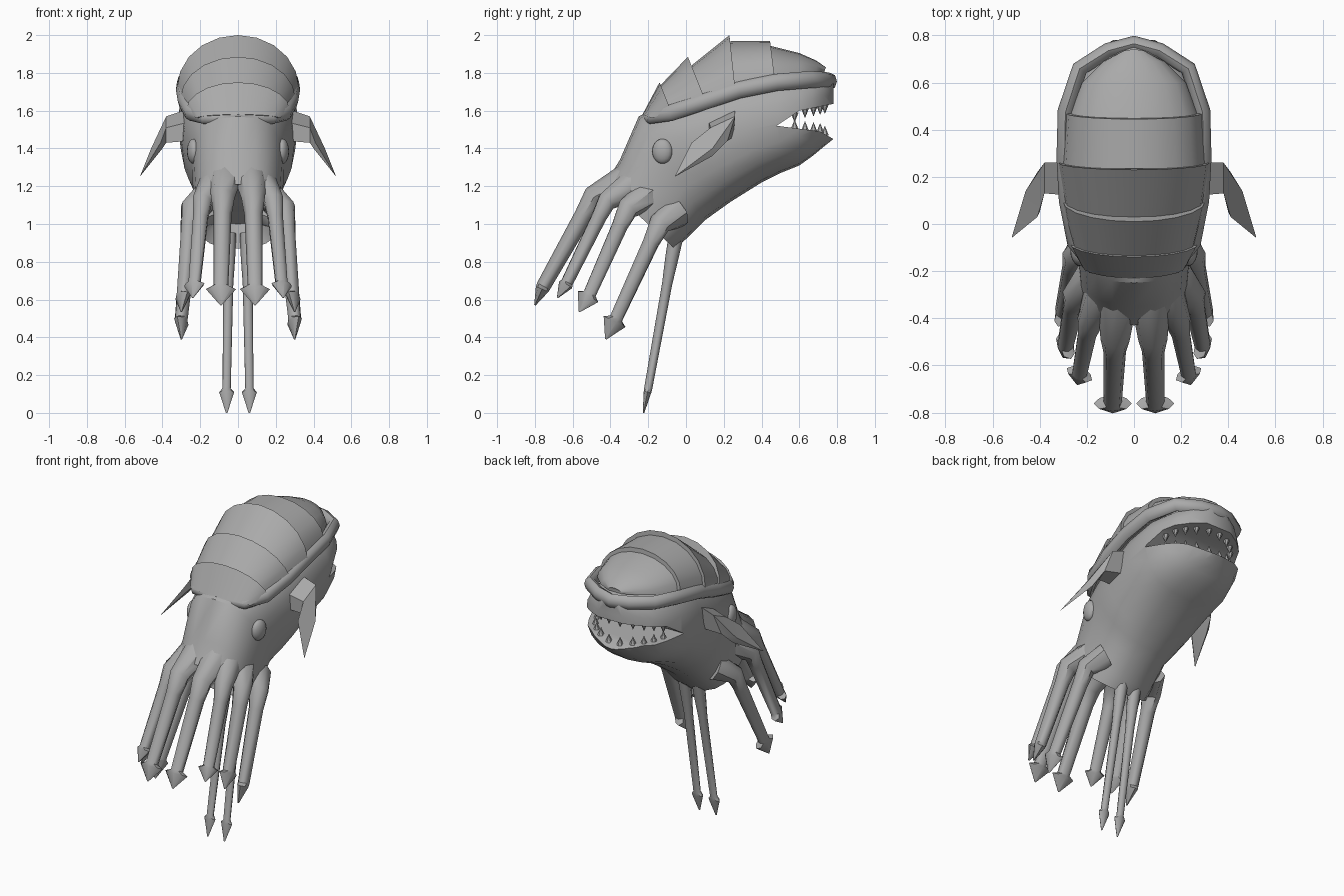
import bpy
import bmesh
import math
from mathutils import Vector, Matrix

cube = bpy.data.objects.get("Cube")
if cube:
    bpy.data.objects.remove(cube, do_unlink=True)

grey = bpy.data.materials.new("plain grey")
grey.use_nodes = True
grey.diffuse_color = (0.4, 0.4, 0.4, 1)
grey.node_tree.nodes["Principled BSDF"].inputs["Base Color"].default_value = grey.diffuse_color


def finish(name, bm, smooth_angle=None):
    """Turn a bmesh into a named, coloured object."""
    bmesh.ops.recalc_face_normals(bm, faces=bm.faces)
    mesh = bpy.data.meshes.new(name)
    bm.to_mesh(mesh)
    bm.free()
    mesh.materials.append(grey)
    obj = bpy.data.objects.new(name, mesh)
    bpy.context.collection.objects.link(obj)
    if smooth_angle:
        smooth(obj, smooth_angle)
    return obj


def smooth(obj, angle):
    bpy.ops.object.select_all(action="DESELECT")
    obj.select_set(True)
    bpy.context.view_layer.objects.active = obj
    bpy.ops.object.shade_smooth_by_angle(angle=math.radians(angle))


def loft(name, rings, smooth_angle=None, closed=False):
    """Skin a row of point rings, capping the ends unless it is closed."""
    bm = bmesh.new()
    rows = [[bm.verts.new(p) for p in ring] for ring in rings]
    pairs = list(zip(rows, rows[1:]))
    if closed:
        pairs.append((rows[-1], rows[0]))
    else:
        bm.faces.new(rows[0])
        bm.faces.new(rows[-1])
    for a, b in pairs:
        for i in range(len(a)):
            j = (i + 1) % len(a)
            bm.faces.new((a[i], a[j], b[j], b[i]))
    return finish(name, bm, smooth_angle)


def sweep(name, path, radii, axis, sides=8, closed=False):
    """Sweep an oval along a path; the first radius lies along the axis."""
    path = [Vector(p) for p in path]
    axis, last, rings = Vector(axis), len(path) - 1, []
    for i, (p, (ra, rb)) in enumerate(zip(path, radii)):
        after = path[(i + 1) % len(path)] if closed else path[min(i + 1, last)]
        before = path[i - 1] if closed else path[max(i - 1, 0)]
        t = (after - before).normalized()
        u = (axis - t * axis.dot(t)).normalized()
        v = t.cross(u)
        turns = [math.tau * k / sides for k in range(sides)]
        rings.append([p + u * ra * math.cos(a) + v * rb * math.sin(a) for a in turns])
    return loft(name, rings, 45, closed)


def power(value, exponent):
    return math.copysign(abs(value) ** exponent, value)


def body_ring(top_y, top_z, low_y, low_z, half_width, sides=20):
    """Rounded box section between a back point and a belly point."""
    top, low = Vector((0, top_y, top_z)), Vector((0, low_y, low_z))
    ring = []
    for k in range(sides):
        a = math.tau * k / sides
        p = (top + low) / 2 + (top - low) / 2 * power(math.cos(a), 0.82)
        p.x = half_width * power(math.sin(a), 0.82)
        ring.append(p)
    return ring


# Body, from the hollow between the arms to the snout
body = loft("body", [body_ring(*s) for s in (
    (-0.26, 1.2, -0.02, 1.0, 0.13),
    (-0.43, 1.21, -0.06, 0.87, 0.23),
    (-0.35, 1.34, 0.0, 0.92, 0.235),
    (-0.25, 1.57, 0.1, 1.02, 0.245),
    (-0.12, 1.63, 0.17, 1.07, 0.275),
    (0.0, 1.68, 0.24, 1.12, 0.295),
    (0.25, 1.77, 0.4, 1.22, 0.315),
    (0.48, 1.8, 0.5, 1.27, 0.32),
    (0.6, 1.8, 0.6, 1.31, 0.285),
    (0.67, 1.8, 0.67, 1.36, 0.25),
    (0.73, 1.8, 0.73, 1.41, 0.18),
    (0.78, 1.78, 0.78, 1.45, 0.09))])

# Mouth, cut as a wedge across the snout
wedge = [(0.48, 1.52), (0.6, 1.6), (0.9, 1.66), (0.9, 1.38), (0.78, 1.45), (0.71, 1.49)]
cutter = loft("mouth_cutter", [[(x, y, z) for y, z in wedge] for x in (-1, 1)])
cutter.hide_render = True
cut = body.modifiers.new("mouth", "BOOLEAN")
cut.operation = "DIFFERENCE"
cut.solver = "EXACT"
cut.object = cutter
bpy.context.view_layer.objects.active = body
bpy.ops.object.modifier_apply(modifier=cut.name)
bpy.data.objects.remove(cutter, do_unlink=True)
smooth(body, 40)

# Rim around the foot of the shell, thin at the brow
half = [(0, -0.22, 1.555), (0.18, -0.19, 1.56), (0.25, -0.08, 1.59), (0.285, 0.1, 1.65),
        (0.295, 0.28, 1.71), (0.29, 0.48, 1.75), (0.23, 0.66, 1.765), (0.11, 0.735, 1.76),
        (0, 0.765, 1.755)]
loop = half + [(-x, y, z) for x, y, z in half[-2:0:-1]]
rim = [(0.03, 0.02) if y < -0.15 else (0.045, 0.034) for x, y, z in loop]
sweep("shell_rim", loop, rim, (0, 0, 1), closed=True)


def arch(foot_y, foot_z, apex_y, apex_z, half_width, steps=10):
    """Half oval rising from the rim to an apex on the centre line."""
    foot, apex = Vector((0, foot_y, foot_z)), Vector((0, apex_y, apex_z))
    ring = []
    for k in range(steps + 1):
        a = math.pi * (k / steps - 0.5)
        p = foot.lerp(apex, math.cos(a))
        p.x = half_width * math.sin(a)
        ring.append(p)
    return ring


# Overlapping shell plates
plates = (
    ((-0.18, 1.56, -0.23, 1.58, 0.22), (-0.08, 1.6, -0.14, 1.75, 0.275)),
    ((-0.09, 1.6, -0.135, 1.735, 0.26), (0.1, 1.66, 0.01, 1.885, 0.305)),
    ((0.08, 1.65, 0.03, 1.84, 0.295), (0.26, 1.72, 0.23, 2.0, 0.322)),
    ((0.24, 1.72, 0.235, 1.97, 0.305), (0.47, 1.77, 0.445, 1.97, 0.29)),
    ((0.45, 1.77, 0.44, 1.945, 0.275), (0.6, 1.79, 0.6, 1.905, 0.22),
     (0.69, 1.8, 0.69, 1.865, 0.13), (0.73, 1.8, 0.74, 1.83, 0.05)))
for n, sections in enumerate(plates, 1):
    loft(f"shell_plate_{n}", [arch(*s) for s in sections], 40)

# Arms: root, knee, wrist, tip, flare direction, root and shaft radius, barb width
arms = {
    "inner_arm": ((0.07, -0.32, 1.23), (0.08, -0.49, 1.14), (0.09, -0.755, 0.67),
                  (0.09, -0.8, 0.57), (1, 0, 0), 0.085, 0.048, 0.08),
    "second_arm": ((0.13, -0.29, 1.2), (0.19, -0.42, 1.12), (0.23, -0.63, 0.69),
                   (0.24, -0.68, 0.61), (1, 0.6, 0), 0.085, 0.042, 0.06),
    "third_arm": ((0.16, -0.2, 1.15), (0.25, -0.31, 1.08), (0.29, -0.51, 0.63),
                  (0.3, -0.565, 0.535), (0.3, 1, 0), 0.085, 0.045, 0.066),
    "fourth_arm": ((0.17, -0.05, 1.06), (0.25, -0.14, 1.0), (0.3, -0.37, 0.5),
                   (0.3, -0.425, 0.39), (-0.3, 1, 0), 0.085, 0.045, 0.068),
    "long_feeler": ((0.05, -0.05, 0.95), (0.05, -0.075, 0.82), (0.06, -0.2, 0.13),
                    (0.06, -0.225, 0.0), (1, 0, 0), 0.04, 0.027, 0.04)}

# Fins: four-cornered sections from the flank to the point
fin = [
    [(0.26, 0.26, 1.61), (0.26, 0.12, 1.54), (0.26, 0.12, 1.44), (0.26, 0.25, 1.46)],
    [(0.38, 0.26, 1.57), (0.38, 0.13, 1.51), (0.38, 0.13, 1.43), (0.41, 0.22, 1.44)],
    [(0.46, 0.14, 1.4), (0.41, 0.03, 1.43), (0.4, 0.05, 1.4), (0.44, 0.14, 1.36)]]
tip = Vector((0.52, -0.06, 1.25))
fin.append([tip.lerp(Vector(p), 0.02) for p in fin[-1]])

for side, s in (("left", 1), ("right", -1)):
    flip = Matrix.Diagonal((s, 1, 1))
    for name, (root, knee, wrist, end, flare, thick, thin, barb) in arms.items():
        root, knee, wrist, end = (Vector(p) for p in (root, knee, wrist, end))
        path = [root, knee, knee.lerp(wrist, 0.2), wrist, wrist.lerp(end, 0.15), end]
        radii = [(thick, thick), (thin * 1.3, thin * 1.3), (thin, thin),
                 (thin * 0.8, thin * 0.8), (barb, thin * 0.75), (0.004, 0.004)]
        sweep(f"{side}_{name}", [flip @ p for p in path], radii, flip @ Vector(flare))
    loft(f"{side}_fin", [[flip @ Vector(p) for p in ring] for ring in fin], 30)

    # Eye
    bm = bmesh.new()
    place = (Matrix.Translation((s * 0.237, -0.125, 1.385))
             @ Matrix.Rotation(s * -0.2, 4, "Z") @ Matrix.Diagonal((0.032, 0.055, 0.066, 1)))
    bmesh.ops.create_uvsphere(bm, u_segments=16, v_segments=10, radius=1, matrix=place)
    finish(f"{side}_eye", bm, 60)


def jaw_height(y, points):
    for (y0, z0), (y1, z1) in zip(points, points[1:]):
        if y <= y1:
            return z0 + (z1 - z0) * (y - y0) / (y1 - y0)


# Teeth along both jaws
spots = [(0.04, 0.735), (0.115, 0.71), (0.17, 0.675), (0.21, 0.63), (0.24, 0.575)]
jaws = {"upper_teeth": (wedge[:3], -1), "lower_teeth": ([wedge[0], wedge[5], wedge[4]], 1)}
for name, (edge, up) in jaws.items():
    bm = bmesh.new()
    for x, y in spots:
        for s in (1, -1):
            place = Matrix.Translation((s * x, y, jaw_height(y, edge) + up * 0.018))
            if up < 0:
                place = place @ Matrix.Rotation(math.pi, 4, "X")
            bmesh.ops.create_cone(bm, cap_ends=True, segments=6, radius1=0.021,
                                  radius2=0.001, depth=0.05, matrix=place)
    finish(name, bm)
